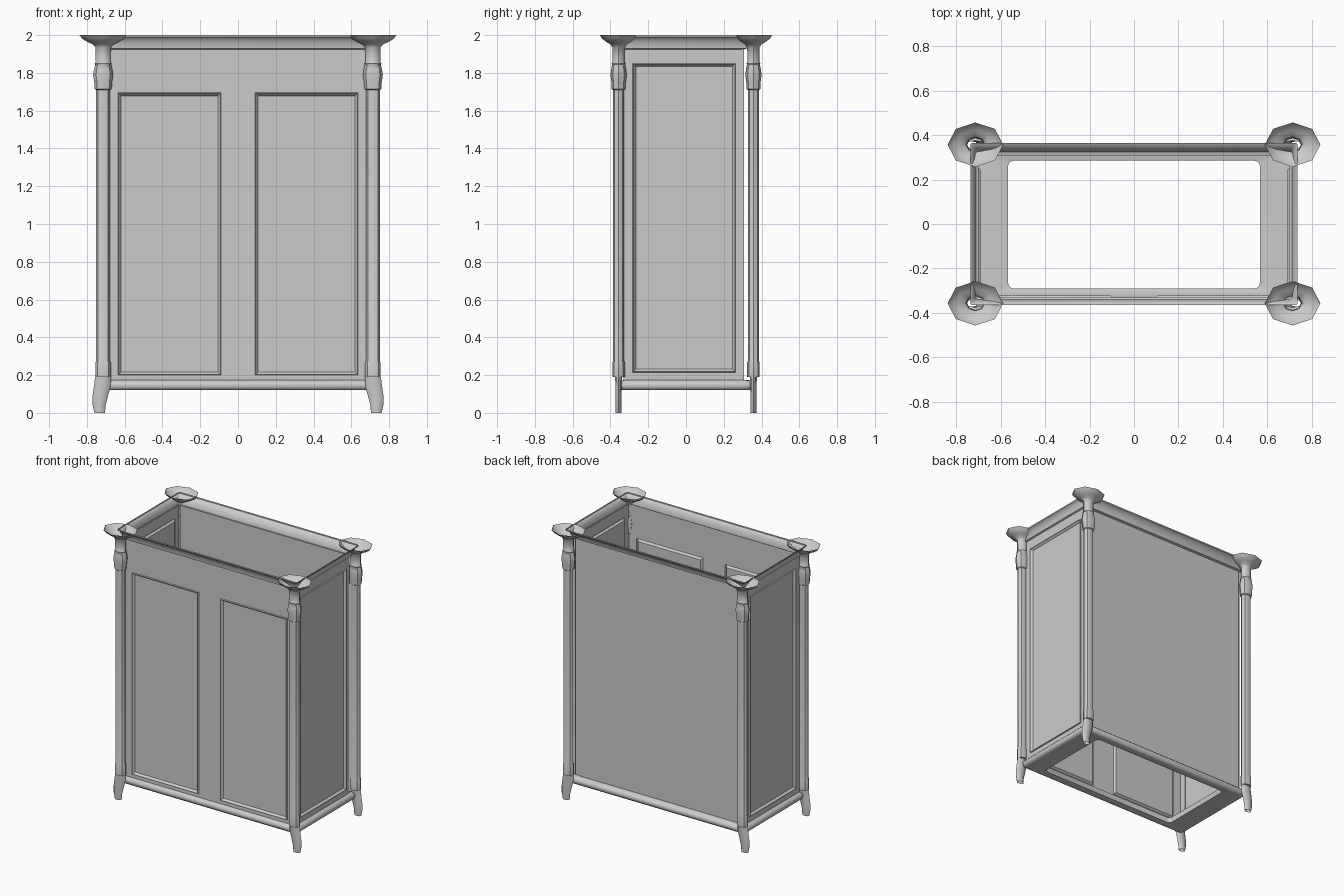
import bpy, bmesh
from math import cos, sin, pi

if "Cube" in bpy.data.objects:
    bpy.data.objects.remove(bpy.data.objects["Cube"])


def make_object(name, bm, smooth=True):
    bmesh.ops.recalc_face_normals(bm, faces=bm.faces)
    mesh = bpy.data.meshes.new(name)
    bm.to_mesh(mesh)
    bm.free()
    obj = bpy.data.objects.new(name, mesh)
    bpy.context.collection.objects.link(obj)
    if smooth:
        bpy.ops.object.select_all(action='DESELECT')
        obj.select_set(True)
        bpy.context.view_layer.objects.active = obj
        bpy.ops.object.shade_smooth_by_angle(angle=0.7)
    return obj


def loft(name, rings, cyclic=False):
    """Skin a stack of equal-length closed rings."""
    bm = bmesh.new()
    loops = [[bm.verts.new(p) for p in ring] for ring in rings]
    pairs = list(zip(loops, loops[1:]))
    if cyclic:
        pairs.append((loops[-1], loops[0]))
    n = len(loops[0])
    for a, b in pairs:
        for i in range(n):
            j = (i + 1) % n
            bm.faces.new((a[i], a[j], b[j], b[i]))
    return make_object(name, bm)


def rounded_rect(hx, y0, y1, z, r, steps=3):
    ring = []
    corners = [(hx - r, y1 - r), (-hx + r, y1 - r), (-hx + r, y0 + r), (hx - r, y0 + r)]
    for k, (cx, cy) in enumerate(corners):
        for s in range(steps + 1):
            a = (k + s / steps) * pi / 2
            ring.append((cx + r * cos(a), cy + r * sin(a), z))
    return ring


def wall(name, us, zs, place, panels, outward):
    """Sheet wall on a cut grid; the chosen cells become sunken moulded panels."""
    bm = bmesh.new()
    grid = [[bm.verts.new(place(u, z)) for u in us] for z in zs]
    cells = {}
    for r in range(len(zs) - 1):
        for c in range(len(us) - 1):
            cells[c, r] = bm.faces.new((grid[r][c], grid[r][c + 1], grid[r + 1][c + 1], grid[r + 1][c]))
    bm.normal_update()
    for f in bm.faces:
        if f.normal.dot(outward) < 0:
            f.normal_flip()
    bm.normal_update()
    faces = [cells[p] for p in panels]
    if faces:
        bmesh.ops.inset_individual(bm, faces=faces, thickness=0.005, depth=0.008)
        bmesh.ops.inset_individual(bm, faces=faces, thickness=0.018, depth=-0.016)
    make_object(name, bm, smooth=False)


# Corner posts: turned elliptical column with flared cap and curved foot
# (z, x offset outward, x radius, y radius)
POST = [
    (0.0, 0.018, 0.028, 0.016), (0.04, 0.021, 0.034, 0.016), (0.09, 0.015, 0.041, 0.016),
    (0.14, 0.005, 0.044, 0.017), (0.19, 0, 0.042, 0.018), (0.191, 0, 0.041, 0.033),
    (0.265, 0, 0.041, 0.033), (0.275, 0, 0.037, 0.030), (1.71, 0, 0.037, 0.030),
    (1.715, 0, 0.045, 0.037), (1.75, 0, 0.047, 0.038), (1.79, 0, 0.053, 0.043),
    (1.82, 0, 0.048, 0.039), (1.845, 0, 0.042, 0.034), (1.85, 0, 0.045, 0.037),
    (1.86, 0, 0.039, 0.032), (1.935, 0, 0.041, 0.033), (1.95, 0, 0.053, 0.042),
    (1.965, 0, 0.085, 0.066), (1.98, 0, 0.11, 0.086), (2.0, 0, 0.125, 0.10),
]
for sx, side in ((-1, "left"), (1, "right")):
    for sy, end in ((-1, "front"), (1, "back")):
        rings = [[(sx * (0.714 + off) + rx * cos(k * pi / 4),
                   sy * 0.357 + ry * sin(k * pi / 4), z) for k in range(8)]
                 for z, off, rx, ry in POST]
        loft(f"{end}_{side}_post", rings)

# Front wall with two door panels
FRONT, BACK, HALF = -0.33, 0.308, 0.70
wall("front_wall", [-HALF, -0.635, -0.09, 0.09, 0.635, HALF], [0.17, 0.20, 1.695, 1.935],
     lambda u, z: (u, FRONT, z), [(1, 1), (3, 1)], (0, -1, 0))

# Plain back wall
wall("back_wall", [-0.69, 0.69], [0.17, 1.935], lambda u, z: (u, BACK, z), [], (0, 1, 0))

# Side walls with one tall panel each
for s, side in ((-1, "left"), (1, "right")):
    wall(f"{side}_wall", [FRONT, -0.282, 0.262, BACK], [0.17, 0.215, 1.85, 1.935],
         lambda u, z: (s * HALF, u, z), [(1, 1)], (s, 0, 0))

# Flared cornice around the open top
CORNICE = [(0, 1.925), (0.3, 1.93), (0.35, 1.945), (0.5, 1.965), (0.75, 1.983), (1, 1.99), (1, 2.0)]
loft("cornice", [rounded_rect(HALF + 0.037 * t, FRONT - 0.035 * t, BACK + 0.057 * t, z, 0.012)
                 for t, z in CORNICE])

# Base frame: half-round outer rail with an open rectangular centre
base = [rounded_rect(0.567, -0.29, 0.285, z, 0.025) for z in (0.125, 0.165)]
for out, z in ((-0.02, 0.175), (0, 0.172), (0.012, 0.16), (0.016, 0.147), (0.012, 0.13), (0, 0.12), (-0.02, 0.12)):
    base.append(rounded_rect(0.712 + out, -0.338 - out, 0.338 + out, z, 0.03))
loft("base_frame", base, cyclic=True)
